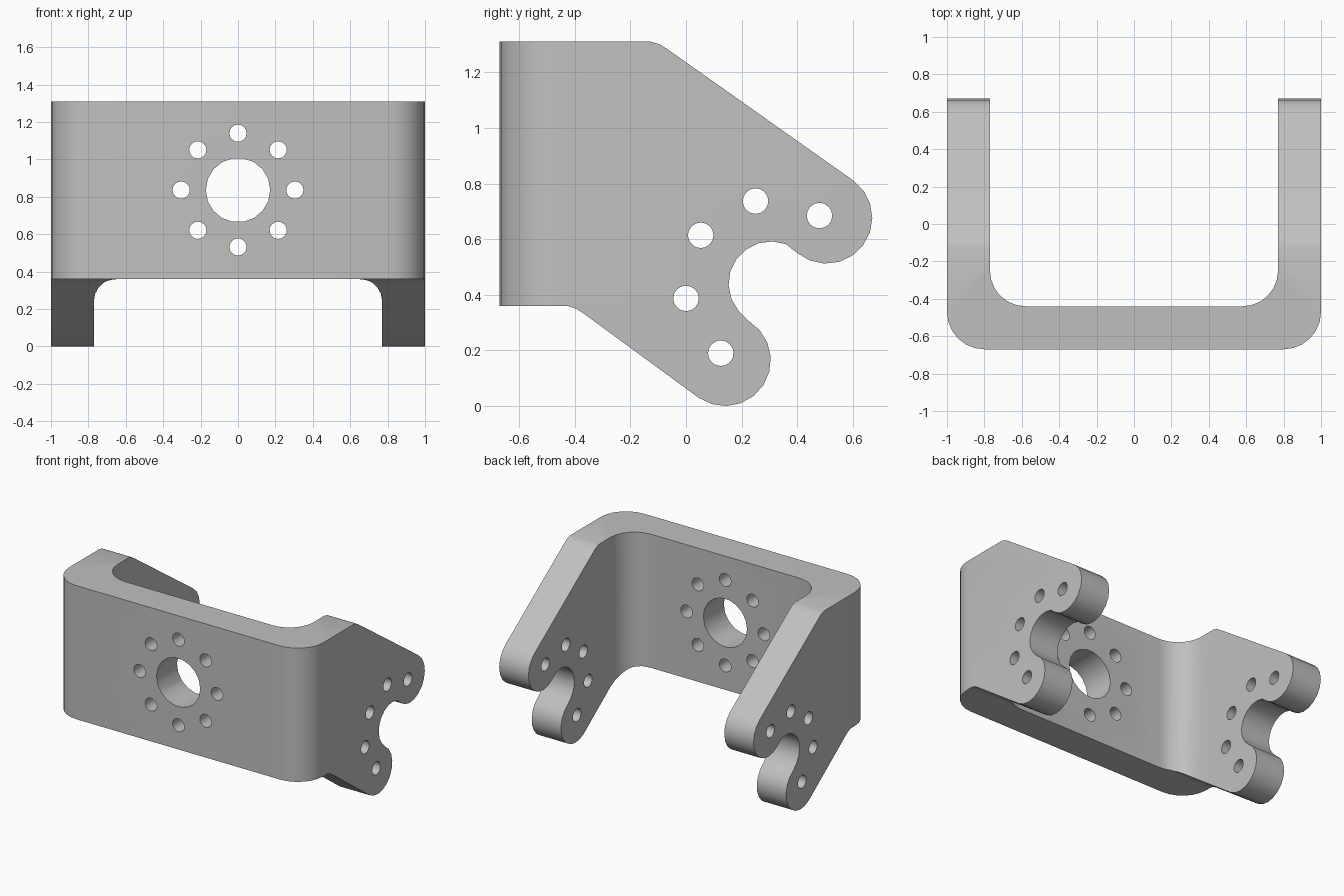
import bpy, bmesh
from math import sin, cos, radians, pi
from mathutils import Vector

old = bpy.data.objects.get("Cube")
if old:
    bpy.data.objects.remove(old, do_unlink=True)

metal = bpy.data.materials.new("plain_grey_metal")
metal.use_nodes = True
GREY = (0.53, 0.53, 0.53, 1)
metal.diffuse_color = GREY
metal.node_tree.nodes["Principled BSDF"].inputs["Base Color"].default_value = GREY


def arc(cx, cy, r, start, end, steps):
    """Points along a circular arc, angles in degrees."""
    angles = [radians(start + (end - start) * i / steps) for i in range(steps + 1)]
    return [(cx + r * cos(a), cy + r * sin(a)) for a in angles]


def circle(cx, cy, r, steps):
    return arc(cx, cy, r, 0, 360, steps)[:-1]


def prism(name, loops, place, depth):
    """Extrude closed outlines; place maps 2D points to 3D."""
    bm = bmesh.new()
    for loop in loops:
        face = bm.faces.new([bm.verts.new(place(u, v)) for u, v in loop])
        side = bmesh.ops.extrude_face_region(bm, geom=[face])["geom"]
        verts = [g for g in side if isinstance(g, bmesh.types.BMVert)]
        bmesh.ops.translate(bm, verts=verts, vec=Vector(depth))
    bmesh.ops.recalc_face_normals(bm, faces=bm.faces)
    mesh = bpy.data.meshes.new(name)
    bm.to_mesh(mesh)
    bm.free()
    mesh.materials.append(metal)
    obj = bpy.data.objects.new(name, mesh)
    bpy.context.collection.objects.link(obj)
    return obj


def mirrored(half):
    return half + [(-x, y) for x, y in reversed(half)]


# U-shaped channel, bent around the front plate
half = [(0.77, 0.675)]
half += arc(0.58, -0.25, 0.19, 0, -90, 6)
outer = arc(0.8, -0.47, 0.2, -90, 0, 6) + [(1, 0.675)]
inner_path = mirrored(half)
outer_path = mirrored(outer[::-1])
bracket = prism("u_bracket", [inner_path + outer_path[::-1]],
                lambda x, y: (x, y, -0.2), (0, 0, 1.8))

# Side outline: two rounded lobes around an open notch
outline = [(-0.8, 0.36), (-0.427, 0.36), (-0.395, 0.35), (-0.37, 0.334)]
outline += arc(0.14, 0.165, 0.165, -125, 59, 10)
outline += arc(0.305, 0.44, 0.152, 239, 50, 10)[1:-1]
outline += arc(0.505, 0.677, 0.165, -130, 55, 10)
outline += [(-0.065, 1.282), (-0.093, 1.3), (-0.126, 1.31), (-0.8, 1.31)]
side_cutter = prism("side_outline_cutter", [outline],
                    lambda y, z: (-1.2, y, z), (2.4, 0, 0))

# Pin holes through both arms
pins = [(0.053, 0.614), (0.25, 0.737), (0.48, 0.685), (0, 0.387), (0.125, 0.19)]
pin_cutter = prism("pin_hole_cutter", [circle(y, z, 0.046, 16) for y, z in pins],
                   lambda y, z: (-1.2, y, z), (2.4, 0, 0))

# Centre bore with a ring of bolt holes through the front plate
MID = 0.836
bolts = [circle(0, MID, 0.172, 18)]
for i in range(8):
    a = i * pi / 4
    bolts.append(circle(0.304 * cos(a), MID + 0.304 * sin(a), 0.046, 16))
bolt_cutter = prism("bolt_hole_cutter", bolts,
                    lambda x, z: (x, -0.9, z), (0, 0.7, 0))

# Cut the bracket to shape
bpy.ops.object.select_all(action="DESELECT")
bracket.select_set(True)
bpy.context.view_layer.objects.active = bracket
for cutter, operation in ((side_cutter, "INTERSECT"), (pin_cutter, "DIFFERENCE"),
                          (bolt_cutter, "DIFFERENCE")):
    mod = bracket.modifiers.new(cutter.name, "BOOLEAN")
    mod.operation = operation
    mod.solver = "EXACT"
    mod.object = cutter
    bpy.ops.object.modifier_apply(modifier=mod.name)
    bpy.data.objects.remove(cutter, do_unlink=True)

bpy.ops.object.shade_smooth_by_angle(angle=radians(32))
